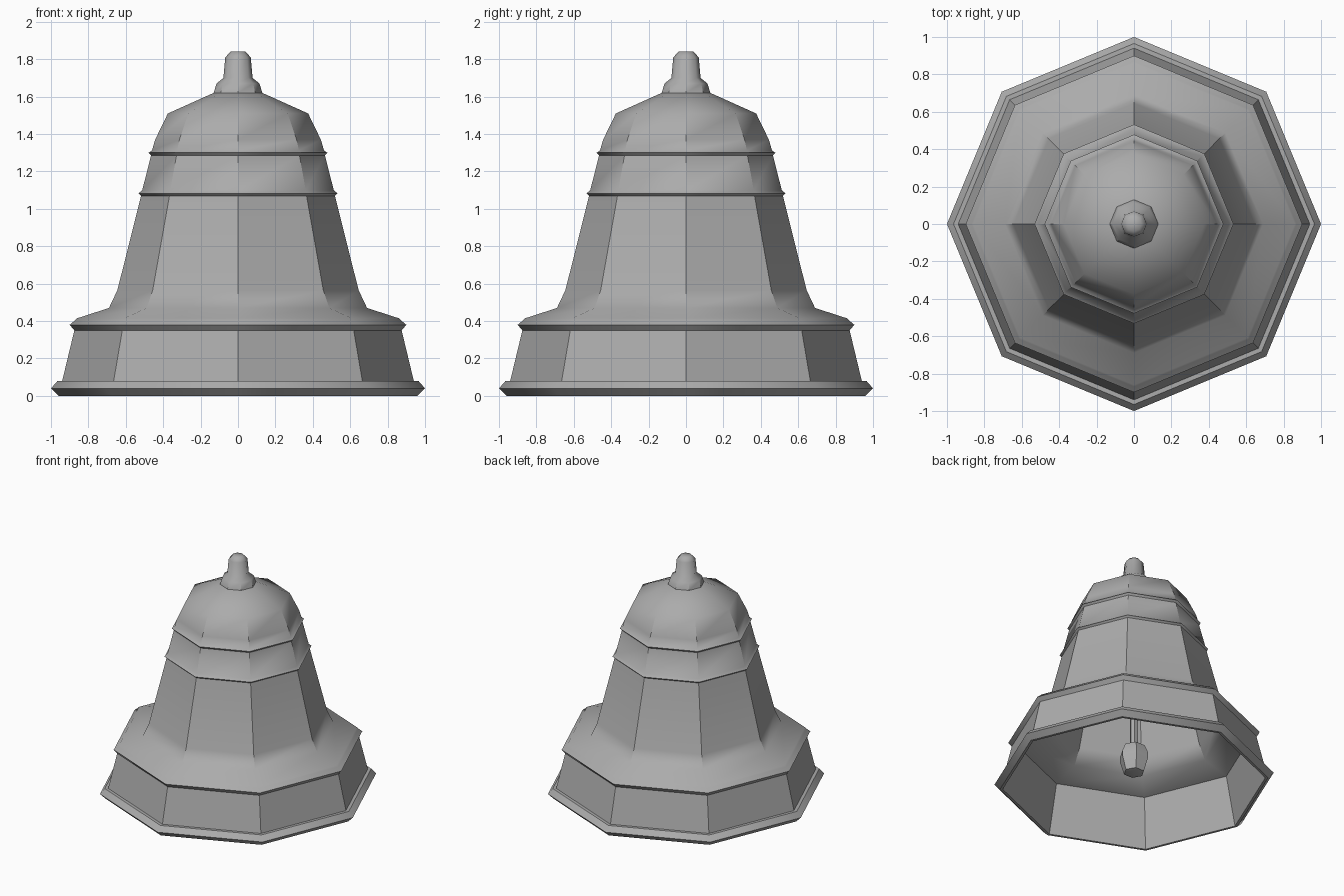
import bpy, bmesh
from math import sin, cos, tau, radians

if "Cube" in bpy.data.objects:
    bpy.data.objects.remove(bpy.data.objects["Cube"], do_unlink=True)

# One grey metal for everything
GREY = (0.41, 0.41, 0.41, 1)
metal = bpy.data.materials.new("grey_metal")
metal.use_nodes = True
metal.diffuse_color = GREY
metal.node_tree.nodes["Principled BSDF"].inputs["Base Color"].default_value = GREY


def lathe(name, profile, sides, rib_angle=36, ring_angle=50):
    """Spin (radius, height) points round z; zero radius makes a pole."""
    bm = bmesh.new()
    rings = []
    for r, z in profile:
        count = sides if r > 0 else 1
        rings.append([bm.verts.new((r * cos(tau * i / sides), r * sin(tau * i / sides), z))
                      for i in range(count)])
    for a, b in zip(rings, rings[1:]):
        for i in range(sides):
            j = (i + 1) % sides
            corners = [a[i % len(a)], a[j % len(a)], b[j % len(b)], b[i % len(b)]]
            bm.faces.new(list(dict.fromkeys(corners)))
    bmesh.ops.remove_doubles(bm, verts=bm.verts, dist=0.0001)
    bmesh.ops.recalc_face_normals(bm, faces=bm.faces)
    # Smooth along the sweep, crisp along the ribs and moulding edges
    for f in bm.faces:
        f.smooth = True
    for e in bm.edges:
        level = abs(e.verts[0].co.z - e.verts[1].co.z) < 0.0001
        limit = radians(ring_angle if level else rib_angle)
        e.smooth = e.calc_face_angle(0) < limit
    mesh = bpy.data.meshes.new(name)
    bm.to_mesh(mesh)
    bm.free()
    mesh.materials.append(metal)
    obj = bpy.data.objects.new(name, mesh)
    bpy.context.collection.objects.link(obj)
    return obj


# Bell shell: outside from lip to crown, then back down the inside
lip = [(0.96, 0), (1.0, 0.04), (0.965, 0.08), (0.94, 0.08)]
shoulder = [(0.875, 0.35), (0.9, 0.38), (0.87, 0.405), (0.86, 0.415)]
waist = [(0.69, 0.47), (0.645, 0.565)]
lower_band = [(0.518, 1.07), (0.532, 1.083), (0.512, 1.1)]
upper_band = [(0.465, 1.285), (0.478, 1.3), (0.46, 1.312)]
crown = [(0.443, 1.37), (0.375, 1.51), (0.13, 1.62)]
inside = [(0, 1.54), (0.33, 1.46), (0.4, 1.32), (0.605, 0.56), (0.66, 0.44),
          (0.86, 0.38), (0.94, 0)]
lathe("bell_shell", lip + shoulder + waist + lower_band + upper_band + crown
      + [(0, 1.62)] , 8).name = "bell_outside"
lathe("bell_inside", inside + [lip[0]], 8)

# Finial on the crown
lathe("crown_finial", [(0.13, 1.62), (0.115, 1.67), (0.078, 1.7), (0.068, 1.81),
                       (0.04, 1.84), (0, 1.84)], 8)

# Clapper hanging inside
lathe("clapper_rod", [(0.03, 0.28), (0.03, 1.55)], 6)
lathe("clapper_weight", [(0, 0.3), (0.08, 0.3), (0.105, 0.24), (0.105, 0.19),
                         (0.075, 0.09), (0, 0.07)], 6, 20, 20)
